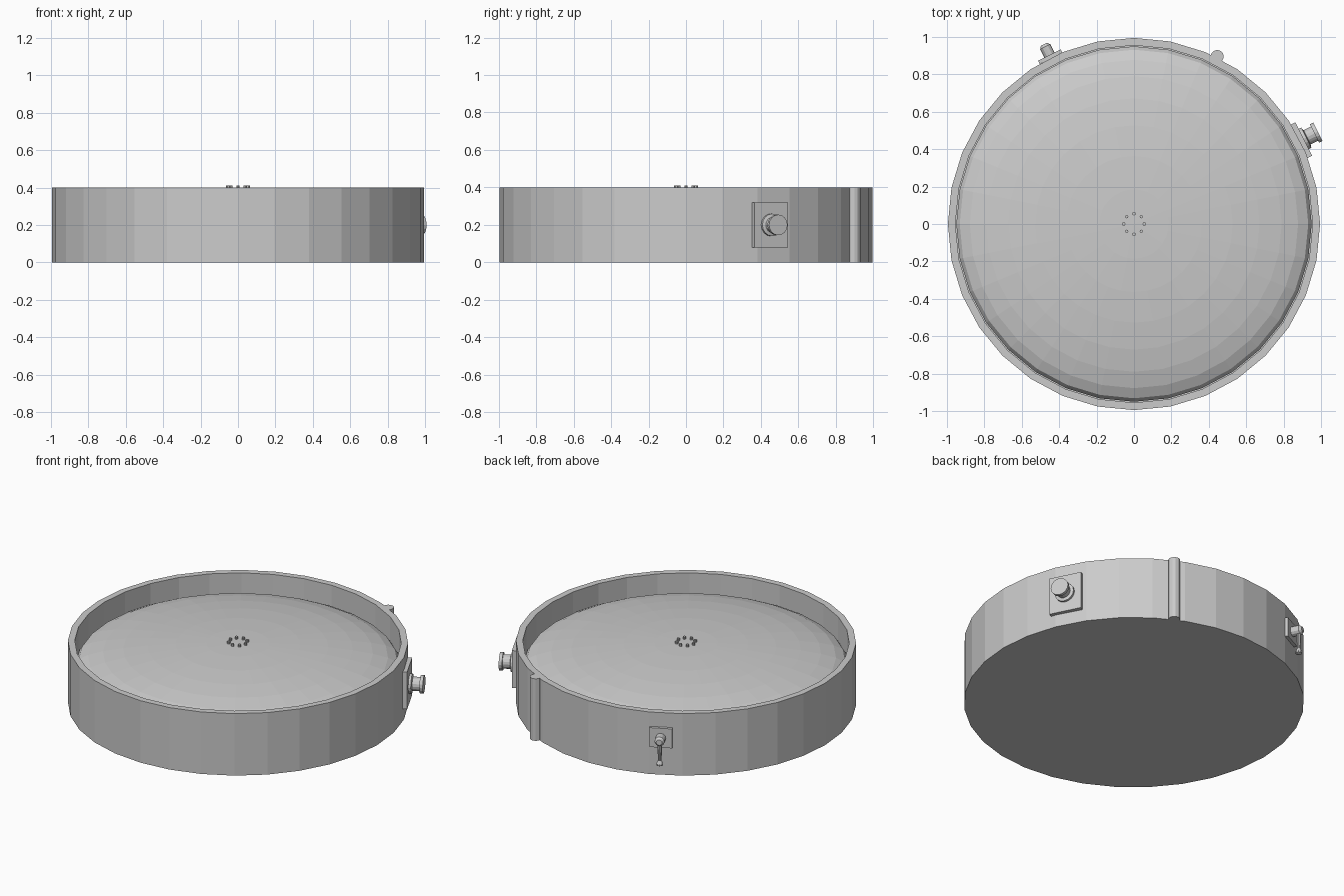
import bpy, bmesh, math
from mathutils import Matrix, Vector

if "Cube" in bpy.data.objects:
    bpy.data.objects.remove(bpy.data.objects["Cube"])


def make(name, bm, matrix=Matrix()):
    bmesh.ops.recalc_face_normals(bm, faces=bm.faces)
    me = bpy.data.meshes.new(name)
    bm.to_mesh(me)
    bm.free()
    ob = bpy.data.objects.new(name, me)
    ob.matrix_world = matrix
    bpy.context.collection.objects.link(ob)
    return ob


def lathe(name, profile, sides, matrix=Matrix()):
    """Spin (radius, z) points around z; radius 0 points become poles."""
    bm = bmesh.new()
    verts = [bm.verts.new((r, 0, z)) for r, z in profile]
    edges = [bm.edges.new(p) for p in zip(verts, verts[1:])]
    bmesh.ops.spin(bm, geom=verts + edges, cent=(0, 0, 0), axis=(0, 0, 1),
                   angle=2 * math.pi, steps=sides, use_merge=True)
    bmesh.ops.remove_doubles(bm, verts=bm.verts, dist=1e-5)
    return make(name, bm, matrix)


def box(name, size, matrix):
    bm = bmesh.new()
    bmesh.ops.create_cube(bm, size=1)
    bmesh.ops.scale(bm, vec=size, verts=bm.verts)
    return make(name, bm, matrix)


def on_rim(angle, z):
    """Frame on the side wall: local x points outward, z stays up."""
    return Matrix.Rotation(math.radians(angle), 4, 'Z') @ Matrix.Translation((0, 0, z))


def outward(angle, z):
    """Frame whose local z points outward from the side wall."""
    return on_rim(angle, z) @ Matrix.Rotation(math.pi / 2, 4, 'Y')


# Round pan with raised rim
lathe("pan", [(0, 0), (0.995, 0), (0.995, 0.4), (0.955, 0.4),
              (0.955, 0.2), (0, 0.2)], 32)

# Shallow domed floor inside the rim
steps = 8
dome = [(0.95 * math.cos(a), 0.25 + 0.145 * math.sin(a))
        for a in (math.pi / 2 * i / steps for i in range(steps))]
lathe("domed_floor", [(0.95, 0.2)] + dome + [(0, 0.395)], 32)

# Ring of small studs at the centre
for i in range(8):
    a = math.tau * i / 8
    lathe(f"stud_{i + 1}", [(0, 0.38), (0.009, 0.38), (0.009, 0.41), (0, 0.41)], 8,
          Matrix.Translation((0.055 * math.cos(a), 0.055 * math.sin(a), 0)))

# Hose connector on the right
box("connector_plate", (0.03, 0.2, 0.24), on_rim(26.6, 0.2) @ Matrix.Translation((1.0, 0, 0)))
lathe("connector", [(0, 0.98), (0.06, 0.98), (0.06, 1.03), (0.042, 1.035), (0.042, 1.08),
                    (0.055, 1.08), (0.055, 1.1), (0, 1.1)], 16, outward(26.6, 0.2))

# Upright rod on the back wall
lathe("upright_rod", [(0, 0), (0.035, 0), (0.035, 0.4), (0, 0.4)], 12,
      on_rim(63.6, 0) @ Matrix.Translation((1.0, 0, 0)))

# Small lever valve on the back left
box("lever_plate", (0.02, 0.135, 0.125), on_rim(116.6, 0.245) @ Matrix.Translation((1.0, 0, 0)))
lathe("lever_boss", [(0, 0.99), (0.03, 0.99), (0.03, 1.06), (0.018, 1.075), (0, 1.075)],
      12, outward(116.6, 0.245))
lathe("lever", [(0, -0.16), (0.02, -0.155), (0.02, -0.145), (0.011, -0.125),
                (0.014, 0), (0, 0)], 10,
      on_rim(116.6, 0.245) @ Matrix.Translation((1.05, 0, 0)))
